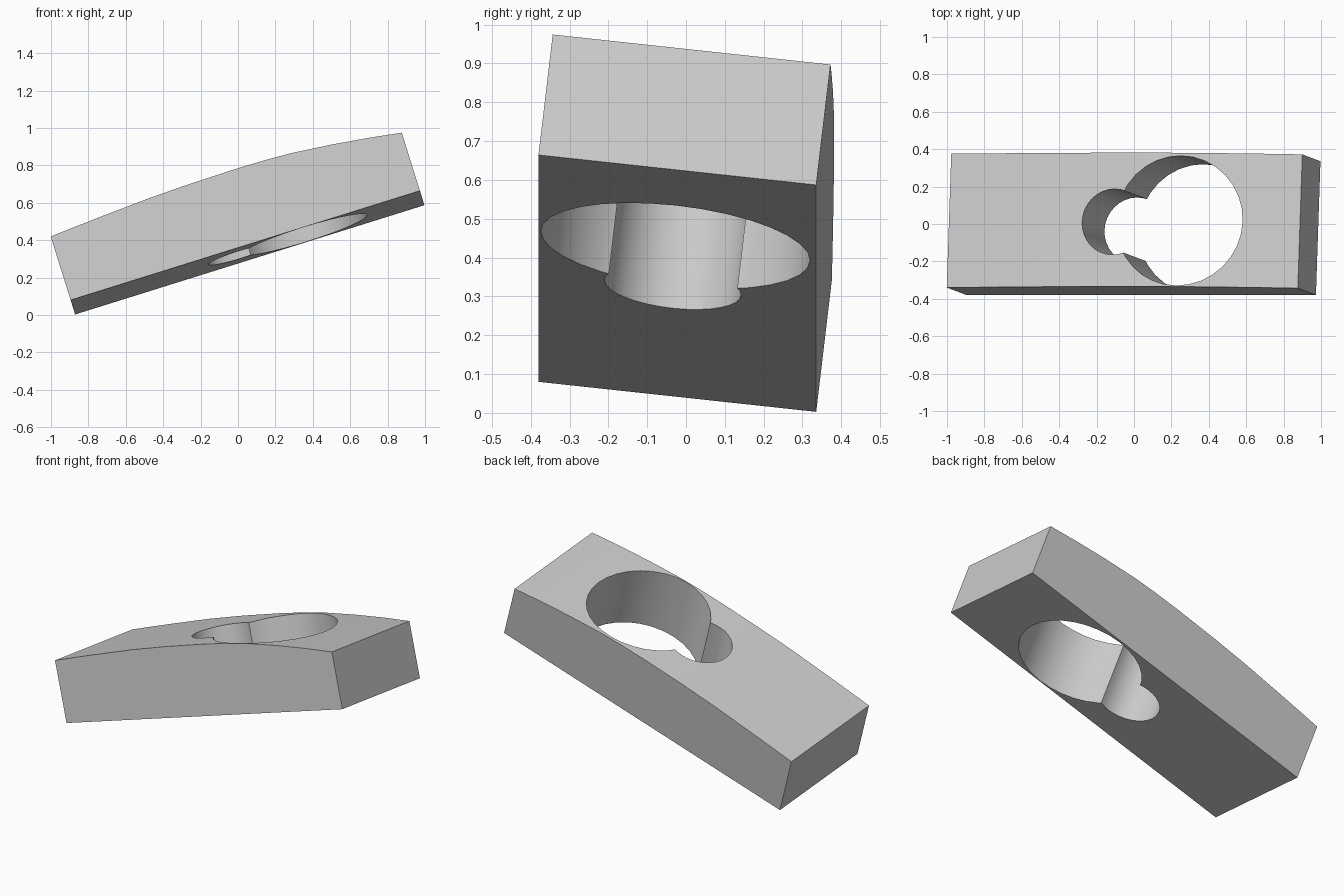
import bpy
import bmesh
import math
from mathutils import Matrix, Vector

cube = bpy.data.objects.get("Cube")
if cube:
    bpy.data.objects.remove(cube, do_unlink=True)

LENGTH, WIDTH = 1.957, 0.72

# Tilted frame of the block: length, width and thickness directions
along = Vector((0.9544, 0, 0.2986)).normalized()
across = Vector((0.033, 0.994, -0.1075)).normalized()
up = along.cross(across).normalized()
across = up.cross(along)
frame = Matrix((along, across, up)).transposed().to_4x4()
frame.translation = (-0.895, -0.38, 0.08)

grey = bpy.data.materials.new("light grey")
grey.use_nodes = True
grey.diffuse_color = (0.6, 0.6, 0.6, 1)
grey.node_tree.nodes["Principled BSDF"].inputs["Base Color"].default_value = (0.6, 0.6, 0.6, 1)


def prism(name, outline, direction):
    """Extrude a closed outline into a solid placed in the tilted frame."""
    bm = bmesh.new()
    face = bm.faces.new([bm.verts.new(p) for p in outline])
    extruded = bmesh.ops.extrude_face_region(bm, geom=[face])
    moved = [g for g in extruded["geom"] if isinstance(g, bmesh.types.BMVert)]
    bmesh.ops.translate(bm, verts=moved, vec=direction)
    bmesh.ops.recalc_face_normals(bm, faces=bm.faces)
    mesh = bpy.data.meshes.new(name)
    bm.to_mesh(mesh)
    bm.free()
    mesh.materials.append(grey)
    obj = bpy.data.objects.new(name, mesh)
    obj.matrix_world = frame
    bpy.context.collection.objects.link(obj)
    return obj


def hole_cutter(name, u, v, radius, sides):
    ring = [(u + radius * math.cos(2 * math.pi * i / sides),
             v + radius * math.sin(2 * math.pi * i / sides), -0.2) for i in range(sides)]
    cutter = prism(name, ring, (0, 0, 1))
    cutter.hide_render = True
    cutter.hide_set(True)
    return cutter


# Block with a gently crowned top
crown = [(0, 0.358), (0.14, 0.369), (0.28, 0.379), (0.42, 0.388), (0.56, 0.397),
         (0.8, 0.405), (1.06, 0.408), (1.22, 0.406), (1.36, 0.4), (1.58, 0.379),
         (1.78, 0.354), (LENGTH, 0.327)]
side = [(0, 0, 0), (LENGTH, 0, 0)] + [(u, 0, h) for u, h in reversed(crown)]
block = prism("block", side, (0, WIDTH, 0))

# Two overlapping round holes form the keyhole
cutters = [hole_cutter("large_hole_cutter", 1.3, 0.355, 0.349, 32),
           hole_cutter("small_hole_cutter", 0.937, 0.348, 0.177, 32)]
bpy.context.view_layer.objects.active = block
block.select_set(True)
for cutter in cutters:
    cut = block.modifiers.new(cutter.name, 'BOOLEAN')
    cut.operation = 'DIFFERENCE'
    cut.solver = 'EXACT'
    cut.object = cutter
    bpy.ops.object.modifier_apply(modifier=cut.name)
for cutter in cutters:
    bpy.data.objects.remove(cutter, do_unlink=True)
bpy.ops.object.shade_smooth_by_angle(angle=math.radians(25))
